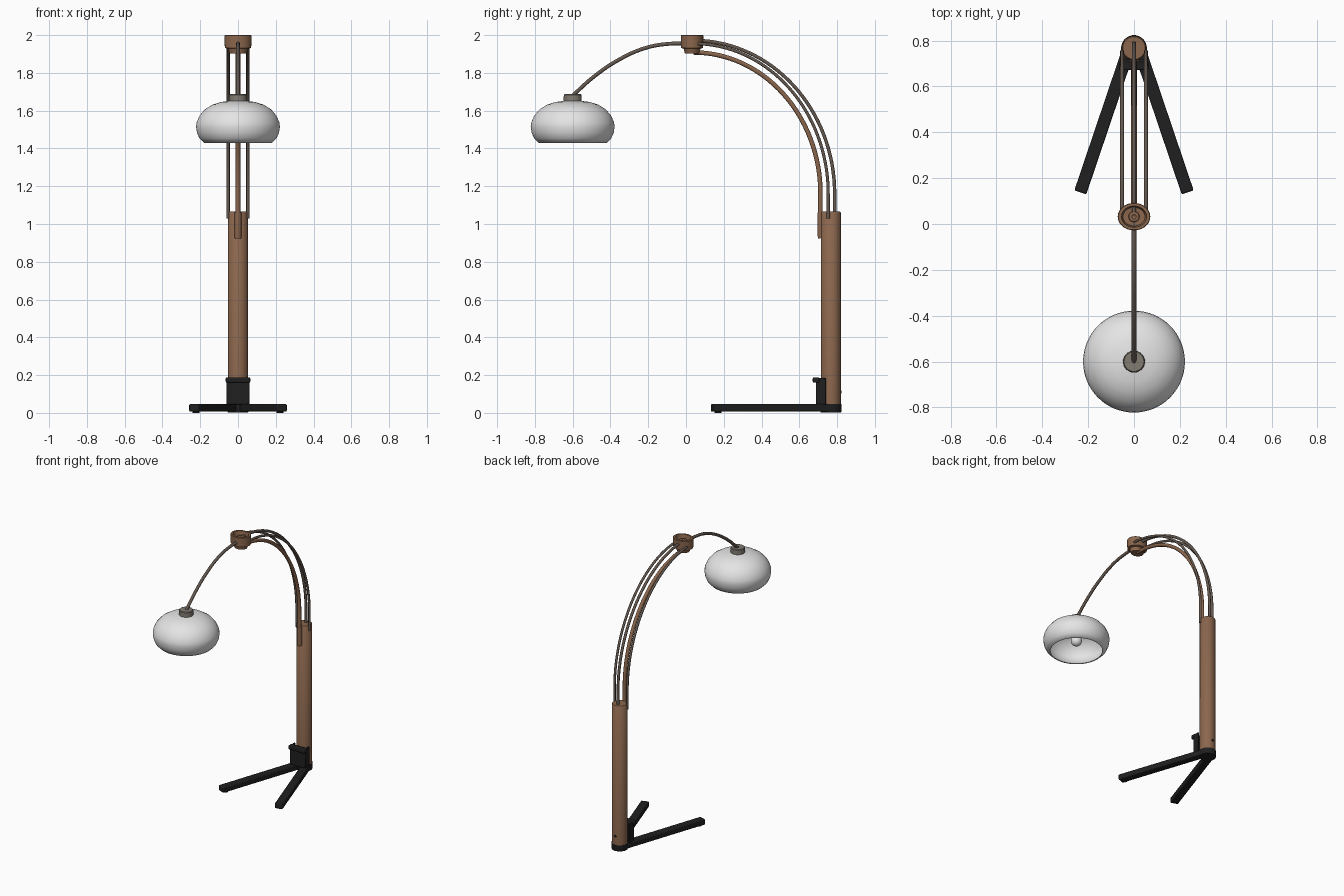
import bpy, bmesh, math
from mathutils import Vector

cube = bpy.data.objects.get("Cube")
if cube:
    bpy.data.objects.remove(cube, do_unlink=True)


def material(name, rgb, rough=0.5):
    m = bpy.data.materials.new(name)
    m.use_nodes = True
    m.diffuse_color = (*rgb, 1)
    bsdf = m.node_tree.nodes["Principled BSDF"]
    bsdf.inputs["Base Color"].default_value = (*rgb, 1)
    bsdf.inputs["Roughness"].default_value = rough
    return m


COPPER = material("copper", (0.26, 0.135, 0.075))
BRONZE = material("dark bronze", (0.13, 0.10, 0.08))
BLACK = material("black iron", (0.014, 0.014, 0.014))
WHITE = material("white glass", (0.78, 0.78, 0.78))
GREY = material("warm grey metal", (0.22, 0.20, 0.165))

LAMP_Y = -0.6
POST_Y = 0.767
HUB_Y = 0.032


def finish(name, bm, mat, bevel=0, angle=40):
    bmesh.ops.recalc_face_normals(bm, faces=bm.faces)
    mesh = bpy.data.meshes.new(name)
    bm.to_mesh(mesh)
    bm.free()
    mesh.materials.append(mat)
    ob = bpy.data.objects.new(name, mesh)
    bpy.context.collection.objects.link(ob)
    if bevel:
        mod = ob.modifiers.new("Bevel", "BEVEL")
        mod.width, mod.segments = bevel, 2
    bpy.ops.object.select_all(action="DESELECT")
    ob.select_set(True)
    bpy.context.view_layer.objects.active = ob
    bpy.ops.object.shade_smooth_by_angle(angle=math.radians(angle))
    return ob


def lathe(name, profile, y, mat, steps=48, angle=40):
    """Turn a (radius, height) profile around a vertical axis."""
    bm = bmesh.new()
    verts = [bm.verts.new((r, 0, z)) for r, z in profile]
    edges = [bm.edges.new(pair) for pair in zip(verts, verts[1:])]
    bmesh.ops.spin(bm, geom=verts + edges, cent=(0, 0, 0), axis=(0, 0, 1),
                   angle=math.tau, steps=steps, use_duplicate=False)
    bmesh.ops.remove_doubles(bm, verts=bm.verts, dist=0.0001)
    ob = finish(name, bm, mat, angle=angle)
    ob.location.y = y
    return ob


def box(name, size, centre, mat, bevel=0.006, turn=0):
    bm = bmesh.new()
    bmesh.ops.create_cube(bm, size=1)
    bmesh.ops.scale(bm, vec=size, verts=bm.verts)
    ob = finish(name, bm, mat, bevel)
    ob.location = centre
    ob.rotation_euler.z = turn
    return ob


def tube(name, points, radius, mat, kind="POLY"):
    curve = bpy.data.curves.new(name, "CURVE")
    curve.dimensions = "3D"
    curve.bevel_depth = radius
    curve.bevel_resolution = 3
    curve.use_fill_caps = True
    spline = curve.splines.new("BEZIER" if kind == "BEZIER" else "POLY")
    if kind == "BEZIER":
        spline.bezier_points.add(len(points) - 1)
        for bp, p in zip(spline.bezier_points, points):
            bp.co = p
            bp.handle_left_type = bp.handle_right_type = "AUTO"
    else:
        spline.points.add(len(points) - 1)
        for sp, p in zip(spline.points, points):
            sp.co = (*p, 1)
    curve.materials.append(mat)
    ob = bpy.data.objects.new(name, curve)
    bpy.context.collection.objects.link(ob)
    bpy.ops.object.select_all(action="DESELECT")
    ob.select_set(True)
    bpy.context.view_layer.objects.active = ob
    bpy.ops.object.convert(target="MESH")
    bpy.ops.object.shade_smooth_by_angle(angle=math.radians(50))


def arch(name, x, reach, rise, start_z, radius, mat):
    """Quarter ellipse from the post up to the hub, with a straight foot."""
    spring, y0, n = 1.16, 0.04, 32
    points = [(x, y0 + reach, start_z)]
    for i in range(n + 1):
        a = math.pi / 2 * i / n
        points.append((x, y0 + reach * math.cos(a), spring + rise * math.sin(a)))
    tube(name, points, radius, mat)


# Base: round heel, two spread legs and small pads
lathe("base_heel", [(0, 0.003), (0.054, 0.003), (0.056, 0.008), (0.056, 0.046), (0, 0.046)],
      POST_Y, BLACK)
for side, label in ((1, "left"), (-1, "right")):
    start, end = Vector((side * 0.022, 0.765, 0.027)), Vector((side * 0.234, 0.138, 0.027))
    run = end - start
    box(label + "_leg", (run.length, 0.055, 0.04), (start + end) / 2, BLACK,
        turn=math.atan2(run.y, run.x))
    pad = lathe(label + "_foot_pad", [(0, 0), (0.018, 0), (0.018, 0.009), (0, 0.009)],
                0.17, BLACK, 20)
    pad.location.x = side * 0.222

# Post and the bracket clamped to its foot
lathe("post", [(0, 0.04), (0.053, 0.04), (0.053, 1.06), (0.049, 1.065), (0, 1.065)],
      POST_Y, COPPER)
box("bracket_plate", (0.12, 0.03, 0.14), (0, 0.702, 0.115), BLACK)
box("bracket_lip", (0.13, 0.036, 0.028), (0, 0.689, 0.174), BLACK)
for side, label in ((1, "left"), (-1, "right")):
    box(label + "_bracket_cheek", (0.012, 0.05, 0.14), (side * 0.056, 0.715, 0.115), BLACK, 0.003)
tube("post_screw", [(0, 0.81, 0.11), (0, 0.823, 0.11)], 0.009, BLACK)

# Arched rods: one inner, a pair in the middle, one outer
arch("inner_rod", 0, 0.672, 0.748, 0.95, 0.0125, COPPER)
arch("outer_rod", 0, 0.747, 0.812, 1.02, 0.0095, BRONZE)
for side, label in ((1, "left"), (-1, "right")):
    arch(label + "_middle_rod", side * 0.052, 0.713, 0.795, 1.03, 0.0085, BRONZE)
tube("inner_rod_socket", [(0, 0.716, 0.925), (0, 0.714, 0.94), (0, 0.713, 1.06)], 0.018, COPPER)

# Hub: open cup with a centre nub
hub = lathe("hub_cup", [(0, 1.903), (0.045, 1.903), (0.053, 1.928), (0.07, 1.932), (0.071, 1.997),
                        (0.068, 2.0), (0.055, 2.0), (0.048, 1.965), (0, 1.962)], HUB_Y, COPPER)
hub.scale.y = 0.84
lathe("hub_nub", [(0, 1.95), (0.025, 1.95), (0.022, 1.982), (0.01, 1.984), (0, 1.975)],
      HUB_Y, COPPER, 24)

# Thin arm reaching forward to the lamp
tube("lamp_arm", [(0, 0.03, 1.955), (0, -0.1, 1.953), (0, -0.22, 1.93), (0, -0.36, 1.867),
                  (0, -0.49, 1.778), (0, LAMP_Y, 1.68)], 0.0105, BRONZE, "BEZIER")

# Shade: outer bowl returning along its inner wall
outer = [(0.042, 1.652), (0.09, 1.646), (0.135, 1.632), (0.175, 1.607), (0.204, 1.573),
         (0.219, 1.538), (0.222, 1.515), (0.217, 1.482), (0.204, 1.453), (0.181, 1.43)]
inner = [(max(r - 0.008, 0), z - 0.008 * (z > 1.5)) for r, z in reversed(outer)]
lathe("shade", outer + inner, LAMP_Y, WHITE, 64, 60)
lathe("shade_cap", [(0, 1.635), (0.048, 1.64), (0.047, 1.684), (0.043, 1.688), (0, 1.688)],
      LAMP_Y, GREY, 32)
lathe("bulb_socket", [(0, 1.64), (0.022, 1.64), (0.022, 1.535), (0, 1.535)], LAMP_Y, GREY, 24)

# Bulb
bm = bmesh.new()
bmesh.ops.create_uvsphere(bm, u_segments=24, v_segments=14, radius=0.037)
bulb = finish("bulb", bm, WHITE)
bulb.location = (0, LAMP_Y, 1.505)
